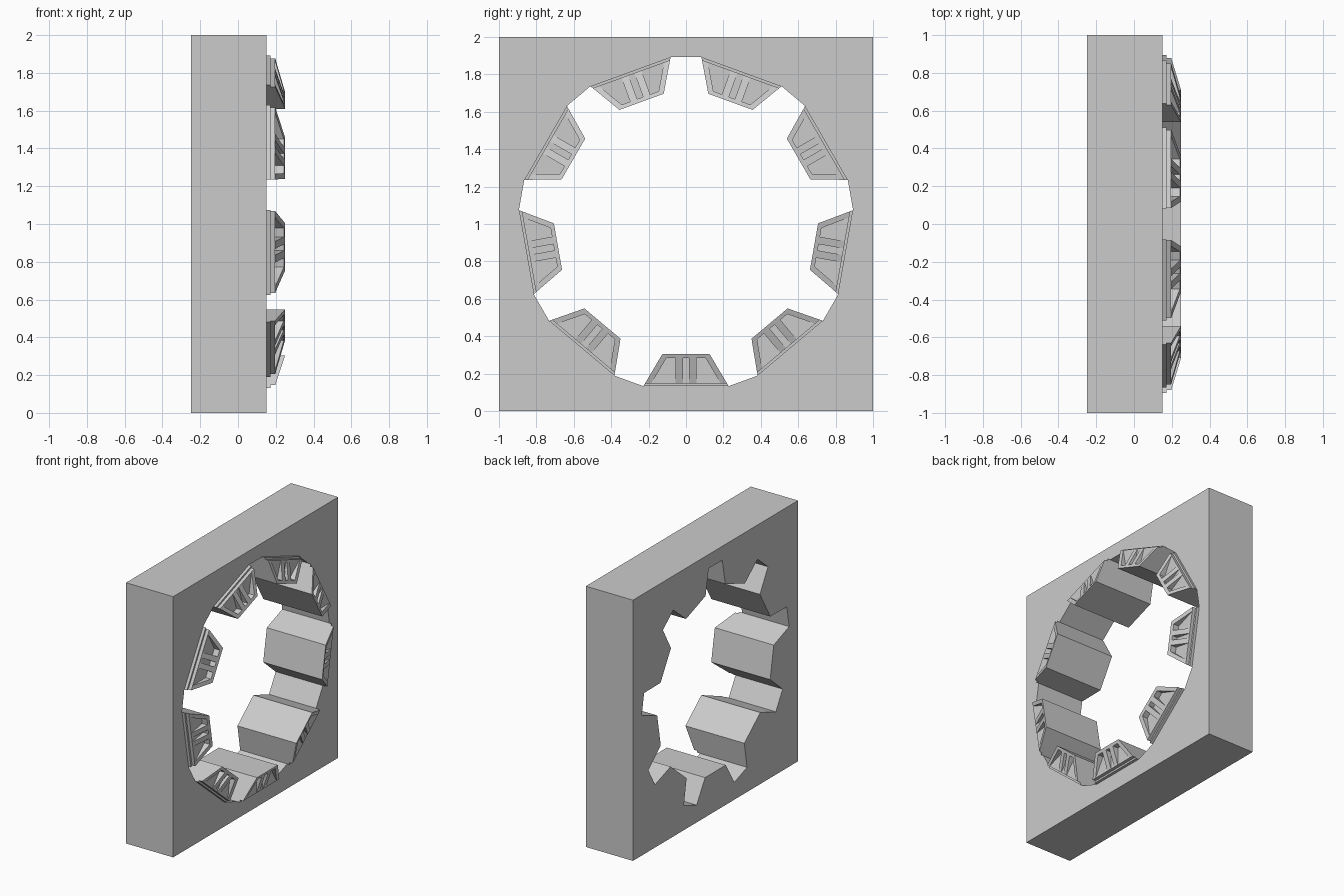
import bpy, bmesh, math

if "Cube" in bpy.data.objects:
    bpy.data.objects.remove(bpy.data.objects["Cube"])

TEETH = 9
R_OUT, R_STEP, R_IN = 0.867, 0.853, 0.695   # radial positions on a tooth
W_OUT, W_IN = 0.228, 0.126                  # tooth half widths at root and tip
X_BACK, X_FACE, X_BASE, X_FLOOR, X_TIP = -0.25, 0.15, 0.172, 0.197, 0.25


def half_width(r):
    return W_IN + (W_OUT - W_IN) * (r - R_IN) / (R_OUT - R_IN)


def slope(r):
    return X_FLOOR + (X_TIP - X_FLOOR) * (R_STEP - r) / (R_STEP - R_IN)


def to_object(bm, name):
    mesh = bpy.data.meshes.new(name)
    bm.to_mesh(mesh)
    bm.free()
    obj = bpy.data.objects.new(name, mesh)
    bpy.context.collection.objects.link(obj)
    return obj


def prism(bm, pts, x0, top):
    """Open-bottomed prism over (y, r) points; top(r) gives its height."""
    pts = [(y, -r) for y, r in pts]
    area = sum(a[0] * b[1] - b[0] * a[1] for a, b in zip(pts, pts[1:] + pts[:1]))
    if area < 0:
        pts.reverse()
    low = [bm.verts.new((x0, y, z)) for y, z in pts]
    high = [bm.verts.new((top(-z), y, z)) for y, z in pts]
    bm.faces.new(high)
    n = len(pts)
    for i in range(n):
        j = (i + 1) % n
        bm.faces.new((low[i], low[j], high[j], high[i]))


def trapezoid(r0, r1):
    a, b = half_width(r0), half_width(r1)
    return [(-a, r0), (a, r0), (b, r1), (-b, r1)]


# Square block with toothed bore
bm = bmesh.new()
square = [(-1, 0), (1, 0), (1, 2), (-1, 2)]
bore = []
for i in range(TEETH):
    a = math.radians(40 * i)
    for y, r in ((-W_OUT, R_OUT), (-W_IN, R_IN), (W_IN, R_IN), (W_OUT, R_OUT)):
        bore.append((y * math.cos(a) + r * math.sin(a),
                     1 + y * math.sin(a) - r * math.cos(a)))
edges = []
for loop in (square, bore):
    vs = [bm.verts.new((X_BACK, y, z)) for y, z in loop]
    edges += [bm.edges.new((vs[k], vs[(k + 1) % len(vs)])) for k in range(len(vs))]
bmesh.ops.triangle_fill(bm, edges=edges, use_beauty=True)
ext = bmesh.ops.extrude_face_region(bm, geom=bm.faces[:], use_keep_orig=True)
for v in ext["geom"]:
    if isinstance(v, bmesh.types.BMVert):
        v.co.x = X_FACE
bmesh.ops.recalc_face_normals(bm, faces=bm.faces[:])
to_object(bm, "block")

# Tooth cap: stepped plate, sloped frame and two wedge ribs
bm = bmesh.new()
prism(bm, trapezoid(R_OUT, R_IN), X_FACE, lambda r: X_BASE)
prism(bm, trapezoid(R_STEP, R_IN), X_BASE, lambda r: X_FLOOR)
rail, r_rim = 0.034, R_IN + 0.022
a, b, c = half_width(R_STEP), half_width(R_IN), half_width(r_rim)
prism(bm, [(-a, R_STEP), (-b, R_IN), (b, R_IN), (a, R_STEP), (a - rail, R_STEP),
           (c - rail, r_rim), (rail - c, r_rim), (rail - a, R_STEP)], X_FLOOR, slope)
for s in (-1, 1):
    prism(bm, [(s * 0.017, R_STEP), (s * 0.057, R_STEP),
               (s * 0.057, r_rim), (s * 0.017, r_rim)], X_FLOOR, slope)
bmesh.ops.remove_doubles(bm, verts=bm.verts[:], dist=1e-5)
cap = to_object(bm, "tooth_cap_1")
cap.location.z = 1

# Repeat the cap around the bore
for i in range(1, TEETH):
    dup = bpy.data.objects.new(f"tooth_cap_{i + 1}", cap.data)
    dup.location.z = 1
    dup.rotation_euler.x = math.radians(40 * i)
    bpy.context.collection.objects.link(dup)
